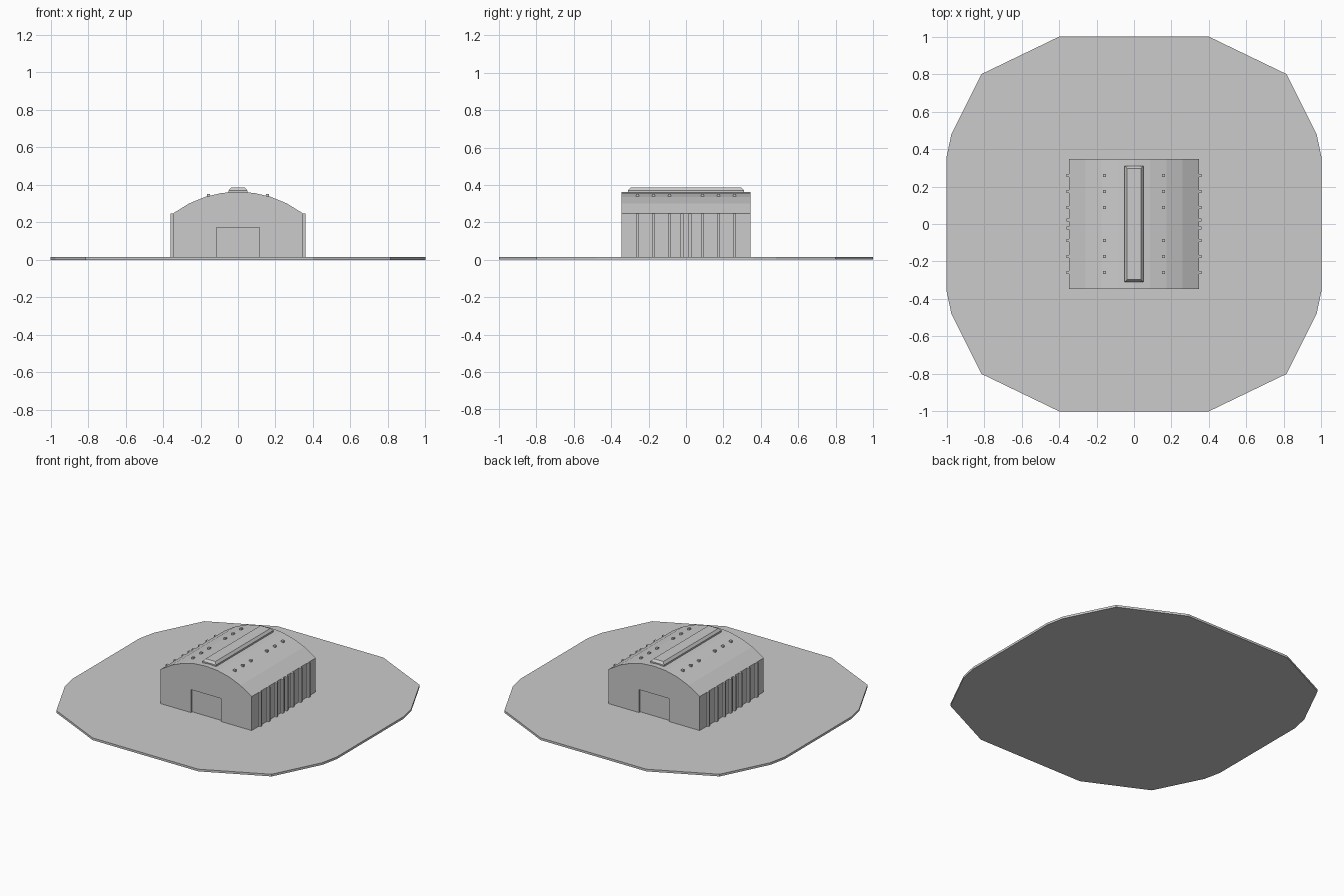
import bpy, bmesh, math

if "Cube" in bpy.data.objects:
    bpy.data.objects.remove(bpy.data.objects["Cube"])

GROUND = 0.015   # top of the ground plate
HALF = 0.346     # half width and half length of the hall
EAVE, CROWN = 0.248, 0.363


def finish(name, bm):
    bmesh.ops.recalc_face_normals(bm, faces=bm.faces)
    mesh = bpy.data.meshes.new(name)
    bm.to_mesh(mesh)
    bm.free()
    obj = bpy.data.objects.new(name, mesh)
    bpy.context.collection.objects.link(obj)
    return obj


def extrude(name, points, direction):
    bm = bmesh.new()
    face = bm.faces.new([bm.verts.new(p) for p in points])
    ext = bmesh.ops.extrude_face_region(bm, geom=[face], use_keep_orig=True)
    verts = [g for g in ext["geom"] if isinstance(g, bmesh.types.BMVert)]
    bmesh.ops.translate(bm, verts=verts, vec=direction)
    return finish(name, bm)


def box(name, lo, hi, inset=0.0):
    x0, y0, z0 = lo
    x1, y1, z1 = hi
    bm = bmesh.new()
    bmesh.ops.create_cube(bm, size=1)
    for v in bm.verts:
        i = inset if v.co.z > 0 else 0
        v.co = (x1 - i if v.co.x > 0 else x0 + i,
                y1 - i if v.co.y > 0 else y0 + i,
                z1 if v.co.z > 0 else z0)
    return finish(name, bm)


# Ground plate: one quarter outline mirrored round
quarter = [(1.0, 0.36), (0.975, 0.48), (0.815, 0.80), (0.40, 1.0)]
outline = (quarter + [(-x, y) for x, y in reversed(quarter)]
           + [(-x, -y) for x, y in quarter]
           + [(x, -y) for x, y in reversed(quarter)])
extrude("ground_plate", [(x, y, 0) for x, y in outline], (0, 0, GROUND))

# Hall: walls with a faceted arched roof
sag = CROWN - EAVE
radius = (HALF ** 2 + sag ** 2) / (2 * sag)


def roof_z(x):
    return CROWN - radius + math.sqrt(radius ** 2 - x ** 2)


arch = [HALF - HALF * i / 4 for i in range(9)]
profile = [(-HALF, -HALF, GROUND), (HALF, -HALF, GROUND)]
profile += [(x, -HALF, roof_z(x)) for x in arch]
hall = extrude("hall", profile, (0, 2 * HALF, 0))

# Shallow door recesses in both end walls
for s in (-1, 1):
    y0, y1 = sorted((s * (HALF - 0.014), s * (HALF + 0.05)))
    cutter = box("door_cutter", (-0.115, y0, -0.02), (0.115, y1, 0.172))
    mod = hall.modifiers.new("door_recess", "BOOLEAN")
    mod.operation = "DIFFERENCE"
    mod.solver = "EXACT"
    mod.object = cutter
    bpy.context.view_layer.objects.active = hall
    bpy.ops.object.modifier_apply(modifier=mod.name)
    bpy.data.objects.remove(cutter)

# Ridge vent: low curb with a tapered cap
box("ridge_curb", (-0.05, -0.31, 0.35), (0.05, 0.31, 0.37))
box("ridge_cap", (-0.05, -0.31, 0.37), (0.05, 0.31, 0.386), inset=0.013)

# Wall ribs and roof vents on both sides
r = 0.008
for side, sx in (("right", 1), ("left", -1)):
    for y in (-0.26, -0.173, -0.087, -0.022, 0.022, 0.087, 0.173, 0.26):
        x0, x1 = sorted((sx * (HALF - 0.01), sx * 0.36))
        box(f"{side}_wall_rib", (x0, y - r, GROUND), (x1, y + r, EAVE))
        if abs(y) > 0.05:
            x = sx * 0.158
            box(f"{side}_roof_vent", (x - r, y - r, 0.325), (x + r, y + r, 0.351))
